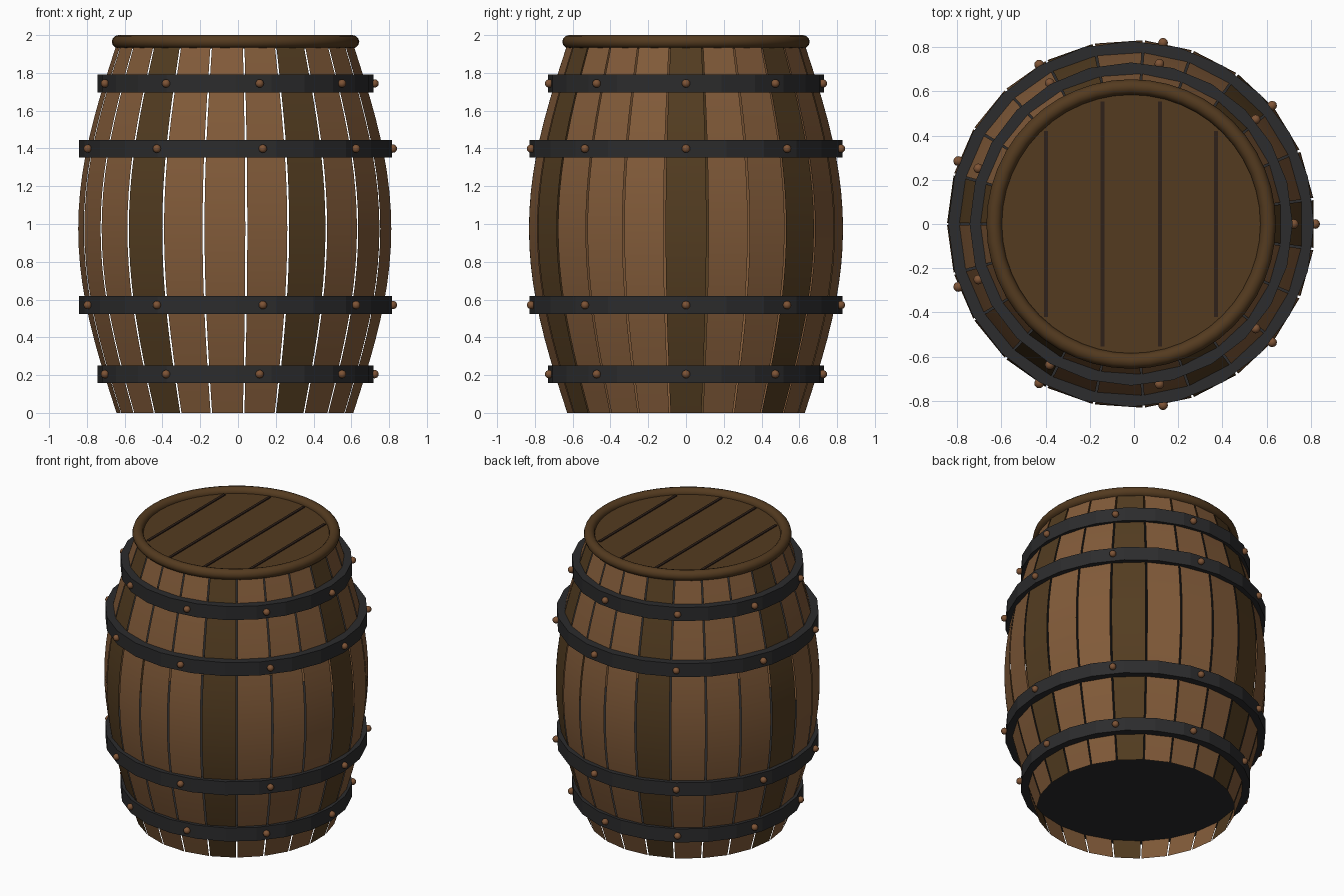
import bpy, bmesh, math
from mathutils import Matrix, Vector

cube = bpy.data.objects.get("Cube")
if cube:
    bpy.data.objects.remove(cube)

CX = -0.013          # barrel axis
STAVES = 23
STEP = math.tau / STAVES
HEIGHT = 1.95


def material(name, rgb):
    m = bpy.data.materials.new(name)
    m.use_nodes = True
    m.diffuse_color = (*rgb, 1)
    m.node_tree.nodes["Principled BSDF"].inputs["Base Color"].default_value = (*rgb, 1)
    return m


light_oak = material("light oak", (0.222, 0.104, 0.041))
dark_oak = material("dark oak", (0.087, 0.046, 0.015))
lid_oak = material("lid oak", (0.088, 0.043, 0.014))
groove_brown = material("groove brown", (0.028, 0.015, 0.01))
iron = material("black iron", (0.025, 0.025, 0.026))
copper = material("copper rivet", (0.21, 0.088, 0.036))


def finish(name, bm, *mats, smooth=False):
    mesh = bpy.data.meshes.new(name)
    bm.to_mesh(mesh)
    bm.free()
    obj = bpy.data.objects.new(name, mesh)
    bpy.context.collection.objects.link(obj)
    obj.location.x = CX
    for m in mats:
        mesh.materials.append(m)
    for p in mesh.polygons:
        p.use_smooth = smooth
    return obj


def polar(r, angle, z):
    return Vector((r * math.cos(angle), r * math.sin(angle), z))


def bulge(z):
    return 0.63 + 0.203 * math.sin(math.pi * z / HEIGHT)


def disc(name, radius, depth, z, sides, mat):
    """Solid upright cylinder with a corner on +x."""
    bm = bmesh.new()
    bmesh.ops.create_cone(bm, cap_ends=True, segments=sides, radius1=radius,
                          radius2=radius, depth=depth,
                          matrix=Matrix.Translation((0, 0, z)))
    finish(name, bm, mat)


# Bulging staves with narrow open joints, every fourth one dark
bm = bmesh.new()
rows = 20
half = STEP / 2 - 0.0065
for s in range(STAVES):
    previous = None
    for k in range(rows + 1):
        z = HEIGHT * k / rows
        pair = [bm.verts.new(polar(bulge(z), -s * STEP + d, z)) for d in (-half, half)]
        if previous:
            face = bm.faces.new((previous[0], previous[1], pair[1], pair[0]))
            face.material_index = 1 if s % 4 == 0 else 0
        previous = pair
finish("staves", bm, light_oak, dark_oak, smooth=True)

# Solid iron hoops, which also close the inside, and their rivets
hoops = (("bottom", 0.205, 0.731), ("lower", 0.571, 0.828),
         ("upper", 1.399, 0.828), ("top", 1.744, 0.731))
for label, z, r in hoops:
    disc(label + "_hoop", r, 0.094, z, 24, iron)
    bm = bmesh.new()
    for i in range(9):
        ball = bmesh.ops.create_uvsphere(bm, u_segments=12, v_segments=8, radius=0.022)
        bmesh.ops.translate(bm, verts=ball["verts"],
                            vec=polar(r + 0.005, i * math.tau / 9, z))
    finish(label + "_hoop_rivets", bm, copper, smooth=True)

# Rounded rim: a small circle revolved around the axis
bm = bmesh.new()
ring = bmesh.ops.create_circle(
    bm, segments=12, radius=0.035,
    matrix=Matrix.Translation((0.62, 0, 1.965)) @ Matrix.Rotation(math.pi / 2, 4, "X"))
bmesh.ops.spin(bm, geom=bm.verts[:] + bm.edges[:], cent=(0, 0, 0), axis=(0, 0, 1),
               angle=math.tau, steps=48, use_merge=True)
bmesh.ops.recalc_face_normals(bm, faces=bm.faces)
finish("rim", bm, lid_oak, smooth=True)

# Lid
disc("lid", 0.6, 0.025, 1.9525, 48, lid_oak)

# Plank joints across the lid
bm = bmesh.new()
for x in (-0.385, -0.13, 0.13, 0.385):
    length = 2 * math.sqrt(0.57 ** 2 - x * x)
    box = bmesh.ops.create_cube(bm, size=1)
    bmesh.ops.scale(bm, verts=box["verts"], vec=(0.018, length, 0.009))
    bmesh.ops.translate(bm, verts=box["verts"], vec=(x, 0, 1.967))
finish("lid_plank_joints", bm, groove_brown)
